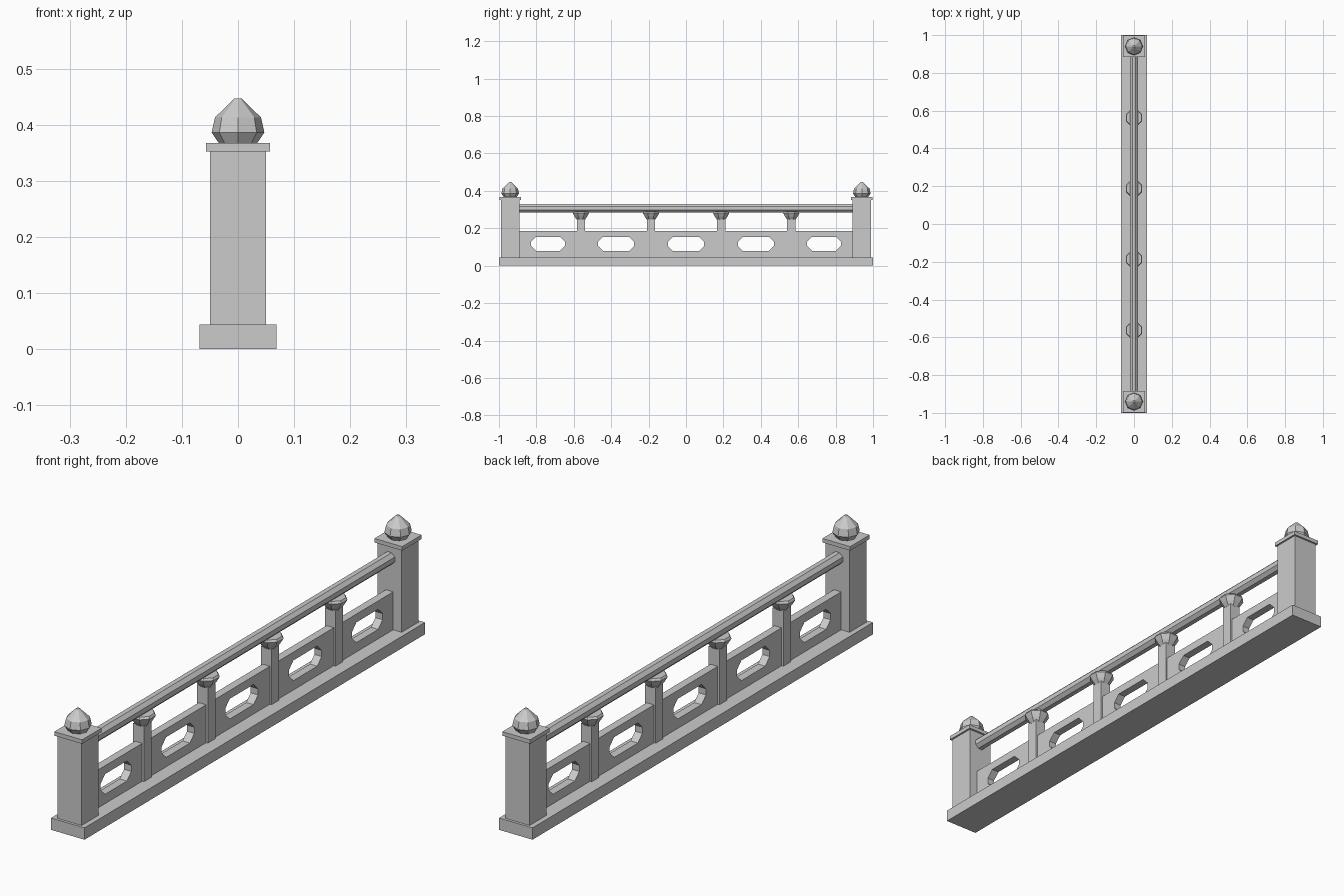
import bpy, bmesh, math
from mathutils import Matrix

cube = bpy.data.objects.get("Cube")
if cube:
    bpy.data.objects.remove(cube, do_unlink=True)

stone = bpy.data.materials.new("grey_stone")
stone.use_nodes = True
GREY = (0.6, 0.6, 0.6, 1)
stone.diffuse_color = GREY
stone.node_tree.nodes["Principled BSDF"].inputs["Base Color"].default_value = GREY


def finish(name, bm):
    bmesh.ops.recalc_face_normals(bm, faces=bm.faces)
    mesh = bpy.data.meshes.new(name)
    bm.to_mesh(mesh)
    bm.free()
    mesh.materials.append(stone)
    obj = bpy.data.objects.new(name, mesh)
    bpy.context.scene.collection.objects.link(obj)
    return obj


def box(name, half_x, half_y, z0, z1, y=0):
    bm = bmesh.new()
    bmesh.ops.create_cube(bm, size=1)
    for v in bm.verts:
        v.co.x *= 2 * half_x
        v.co.y = y + v.co.y * 2 * half_y
        v.co.z = z0 + (v.co.z + 0.5) * (z1 - z0)
    return finish(name, bm)


def lathe(name, profile, y, sides=8, turn=0.0):
    """Stack rings of (radius, height) and close both ends."""
    bm = bmesh.new()
    rings = []
    for r, z in profile:
        angles = [turn + math.tau * i / sides for i in range(sides)]
        rings.append([bm.verts.new((r * math.cos(a), y + r * math.sin(a), z)) for a in angles])
    for low, high in zip(rings, rings[1:]):
        for i in range(sides):
            j = (i + 1) % sides
            bm.faces.new((low[i], low[j], high[j], high[i]))
    bm.faces.new(rings[0])
    bm.faces.new(rings[-1])
    return finish(name, bm)


def slot_cutter(y, half_y, z0, z1, chamfer=0.026):
    """Long eight-sided prism that pierces the panel."""
    bm = bmesh.new()
    mid, half_z = (z0 + z1) / 2, (z1 - z0) / 2
    a, b = half_y - chamfer, half_z - chamfer
    outline = [(half_y, b), (a, half_z), (-a, half_z), (-half_y, b),
               (-half_y, -b), (-a, -half_z), (a, -half_z), (half_y, -b)]
    face = bm.faces.new([bm.verts.new((-0.1, y + p, mid + q)) for p, q in outline])
    made = bmesh.ops.extrude_face_region(bm, geom=[face])["geom"]
    bmesh.ops.translate(bm, vec=(0.2, 0, 0),
                        verts=[g for g in made if isinstance(g, bmesh.types.BMVert)])
    return finish("slot_cutter", bm)


# Plinth
box("base", 0.069, 1.0, 0, 0.044)

# End posts with cap and bud finial
FINIAL = [(0.034, 0.367), (0.047, 0.386), (0.041, 0.413), (0.006, 0.447)]
for side, y in (("front", -0.94), ("back", 0.94)):
    box(side + "_post", 0.05, 0.05, 0.044, 0.352, y)
    box(side + "_post_cap", 0.057, 0.057, 0.352, 0.367, y)
    lathe(side + "_finial", FINIAL, y)

# Panel with pierced slots
panel = box("panel", 0.015, 0.9, 0.044, 0.185)
for y, half in ((0, 0.096), (0.374, 0.096), (-0.374, 0.096), (0.738, 0.09), (-0.738, 0.09)):
    cutter = slot_cutter(y, half, 0.079, 0.154)
    cutter.hide_render = True
    cutter.hide_set(True)
    cut = panel.modifiers.new("slot", "BOOLEAN")
    cut.operation = "DIFFERENCE"
    cut.solver = "EXACT"
    cut.object = cutter
bpy.context.view_layer.update()
cut_mesh = bpy.data.meshes.new_from_object(panel.evaluated_get(bpy.context.evaluated_depsgraph_get()))
panel.modifiers.clear()
panel.data = cut_mesh
for obj in [o for o in bpy.data.objects if o.name.startswith("slot_cutter")]:
    bpy.data.objects.remove(obj, do_unlink=True)

# Small posts with flared brackets under the rail
BRACKET = [(0.024, 0.246), (0.036, 0.262), (0.047, 0.281), (0.042, 0.289)]
for i in range(4):
    y = -0.562 + i * 0.375
    box("small_post", 0.022, 0.022, 0.044, 0.25, y)
    lathe("bracket", BRACKET, y, turn=math.pi / 8)

# Eight-sided handrail
bm = bmesh.new()
bmesh.ops.create_cone(bm, cap_ends=True, segments=8, radius1=0.0235, radius2=0.0235, depth=1.8,
                      matrix=Matrix.Translation((0, 0, 0.307)) @ Matrix.Rotation(math.pi / 2, 4, "X")
                      @ Matrix.Rotation(math.pi / 8, 4, "Z"))
finish("handrail", bm)
